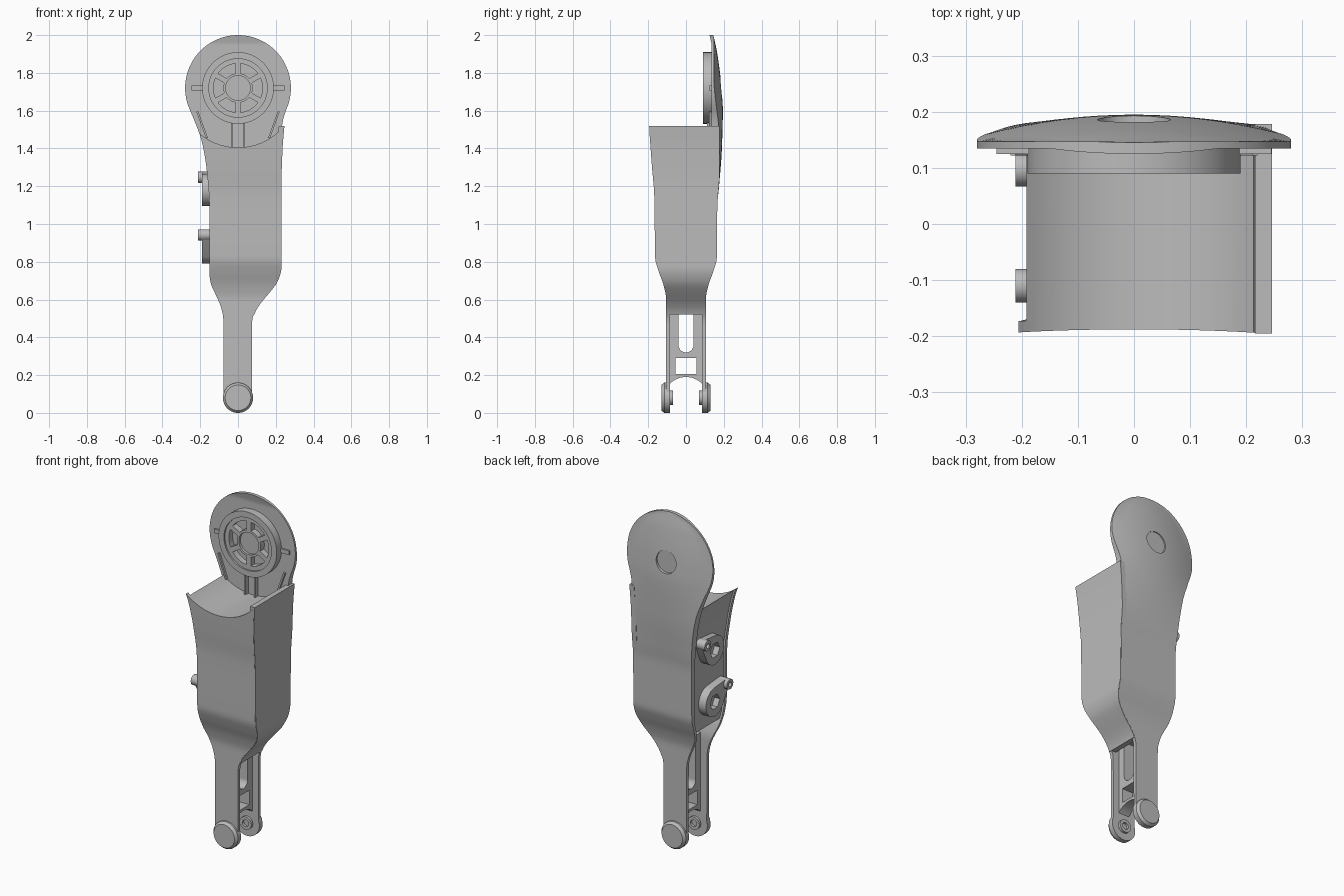
import bpy, bmesh, math
from mathutils import Matrix, Vector

if "Cube" in bpy.data.objects:
    bpy.data.objects.remove(bpy.data.objects["Cube"])

grey = bpy.data.materials.new("plain_grey")
grey.use_nodes = True
grey.diffuse_color = (0.5, 0.5, 0.5, 1)
grey.node_tree.nodes["Principled BSDF"].inputs["Base Color"].default_value = (0.5, 0.5, 0.5, 1)

parts = []


def finish(name, bm, keep=True):
    bmesh.ops.recalc_face_normals(bm, faces=bm.faces)
    mesh = bpy.data.meshes.new(name)
    bm.to_mesh(mesh)
    bm.free()
    mesh.materials.append(grey)
    obj = bpy.data.objects.new(name, mesh)
    bpy.context.collection.objects.link(obj)
    if keep:
        parts.append(obj)
    return obj


def box(name, x, y, z, keep=True, turn=0):
    """Box from (low, high) ranges, optionally turned about its own y axis."""
    bm = bmesh.new()
    bmesh.ops.create_cube(bm, size=1)
    mid = Vector([(a + b) / 2 for a, b in (x, y, z)])
    size = [b - a for a, b in (x, y, z)]
    bm.transform(Matrix.Translation(mid) @ Matrix.Rotation(turn, 4, "Y")
                 @ Matrix.Diagonal((*size, 1)))
    return finish(name, bm, keep)


def cylinder(name, radius, span, u, z, axis="Y", sides=48, keep=True, end=None):
    """Cylinder along x or y; u is the other horizontal coordinate."""
    bm = bmesh.new()
    bmesh.ops.create_cone(bm, cap_ends=True, segments=sides, radius1=radius,
                          radius2=end or radius, depth=span[1] - span[0])
    mid = (span[0] + span[1]) / 2
    if axis == "Y":
        place, rot = (u, mid, z), Matrix.Rotation(-math.pi / 2, 4, "X")
    else:
        place, rot = (mid, u, z), Matrix.Rotation(math.pi / 2, 4, "Y")
    bm.transform(Matrix.Translation(place) @ rot)
    return finish(name, bm, keep)


def cut(obj, *cutters):
    for cutter in cutters:
        mod = obj.modifiers.new("cut", "BOOLEAN")
        mod.operation, mod.object, mod.solver = "DIFFERENCE", cutter, "EXACT"
        bpy.context.view_layer.objects.active = obj
        bpy.ops.object.modifier_apply(modifier=mod.name)
        bpy.data.objects.remove(cutter)
    return obj


def tube(name, inner, outer, span, z):
    hole = cylinder("hole", inner, (span[0] - 0.01, span[1] + 0.01), 0, z, keep=False)
    return cut(cylinder(name, outer, span, 0, z), hole)


def curve(points):
    """Smooth height-to-value profile without overshoot."""
    slope = [(b[1] - a[1]) / (b[0] - a[0]) for a, b in zip(points, points[1:])]
    tan = [0] + [0 if p * q <= 0 else 2 * p * q / (p + q)
                 for p, q in zip(slope, slope[1:])] + [slope[-1]]

    def value(z):
        if z <= points[0][0]:
            return points[0][1]
        for i, (a, b) in enumerate(zip(points, points[1:])):
            if z <= b[0]:
                h = b[0] - a[0]
                t = (z - a[0]) / h
                s = t * t * (3 - 2 * t)
                return (a[1] + (b[1] - a[1]) * s
                        + h * t * (1 - t) * (tan[i] * (1 - t) - tan[i + 1] * t))
        return points[-1][1]
    return value


def loft(name, heights, left, right, front, back, columns=1):
    """Slab whose x range depends on z and whose y faces depend on x and z."""
    bm = bmesh.new()
    rings = []
    for z in heights:
        xs = [left(z) + (right(z) - left(z)) * i / columns for i in range(columns + 1)]
        ring = [(x, front(x, z), z) for x in xs] + [(x, back(x, z), z) for x in reversed(xs)]
        rings.append([bm.verts.new(p) for p in ring])
    count = len(rings[0])
    for low, high in zip(rings, rings[1:]):
        for i in range(count):
            j = (i + 1) % count
            bm.faces.new((low[i], low[j], high[j], high[i]))
    bm.faces.new(rings[0])
    bm.faces.new(rings[-1])
    return finish(name, bm)


def steps(a, b, n):
    return [a + (b - a) * i / n for i in range(n + 1)]


# Outline profiles by height
HIP, R = 1.72, 0.28
waist = curve([(0.08, .076), (0.5, .078), (0.56, .09), (0.63, .12), (0.69, .145),
               (0.75, .152), (1.1, .152), (1.28, .165), (1.43, .19), (1.55, .232), (1.6, .253)])
wall_x = curve([(0.08, .076), (0.48, .077), (0.53, .09), (0.58, .12), (0.64, .17),
                (0.7, .212), (0.77, .23), (1.2, .23), (1.4, .236), (1.52, .246)])
plate_x = curve([(1.2, .226), (1.45, .227), (1.55, .238), (1.6, .253)])
front_y = curve([(0.6, -.105), (0.68, -.12), (0.75, -.145), (0.82, -.163),
                 (1.15, -.168), (1.3, -.18), (1.52, -.196)])
back_y = curve([(0.6, .105), (0.68, .12), (0.75, .145), (0.82, .163), (1.1, .166),
                (1.2, .175), (1.4, .19), (1.6, .195), (1.72, .188), (1.9, .166), (2, .145)])


def disc_x(z):
    return math.sqrt(max(R * R - (z - HIP) ** 2, 0))


def left_x(z):
    return -(disc_x(z) if z > 1.6 else waist(z))


def right_x(z):
    if z > 1.6:
        return disc_x(z)
    return plate_x(z) if z > 1.2 else wall_x(z) - 0.003


def domed(x, z):
    bend = 0.49 * min(max((z - 1.15) / 0.45, 0), 1)
    return max(back_y(z) - bend * x * x, min(back_y(z), 0.147))


# Back panel that rises into the hip disc
arc = [HIP + R * math.sin(math.radians(a)) for a in range(-24, 90, 4)]
back_panel = loft("back_panel", steps(0.08, 1.58, 75) + arc, left_x, right_x,
                  lambda x, z: min(back_y(z) - 0.02, 0.135), domed, 16)
cut(back_panel, cylinder("recess", 0.065, (0.176, 0.3), 0, HIP, keep=False))


def hip_clearance():
    return cylinder("clearance", 0.315, (-0.4, 0.135), 0, HIP, sides=96, keep=False)


# Front panel, inner core and closed side wall
front_panel = loft("front_panel", steps(0.08, 1.5, 71), left_x,
                   lambda z: wall_x(z) - 0.003,
                   lambda x, z: front_y(z), lambda x, z: front_y(z) + 0.02)
cut(front_panel, hip_clearance())
core = loft("core", steps(0.72, 1.5, 39), lambda z: left_x(z) + 0.01,
            lambda z: wall_x(z) - 0.01,
            lambda x, z: front_y(z) + 0.012, lambda x, z: min(back_y(z) - 0.012, 0.145))
cut(core, hip_clearance())
loft("side_wall", steps(0.52, 1.52, 50), lambda z: wall_x(z) - 0.03, wall_x,
     lambda x, z: front_y(z) + 0.001, lambda x, z: min(back_y(z) - 0.001, 0.178))

# Hip hub: rings, spokes and small ribs
tube("hub_outer_ring", 0.155, 0.19, (0.09, 0.145), HIP)
tube("hub_inner_ring", 0.13, 0.158, (0.1, 0.145), HIP)
tube("hub_centre_ring", 0.065, 0.078, (0.1, 0.145), HIP)
cylinder("hub_centre_floor", 0.07, (0.115, 0.145), 0, HIP)
for i in range(6):
    angle = math.radians(30 + 60 * i)
    cx, cz = 0.105 * math.cos(angle), HIP + 0.105 * math.sin(angle)
    box("hub_spoke", (cx - 0.034, cx + 0.034), (0.1, 0.145), (cz - 0.014, cz + 0.014),
        turn=-angle)
for side in (-1, 1):
    x = side * 0.215
    box("hip_side_rib", (x - 0.03, x + 0.03), (0.125, 0.14), (HIP - 0.012, HIP + 0.012))
    x = side * 0.032
    box("hip_lower_rib", (x - 0.005, x + 0.005), (0.11, 0.14), (1.4, 1.54))
    x = side * 0.19
    box("hip_slant_rib", (x - 0.005, x + 0.005), (0.122, 0.14), (1.45, 1.6),
        turn=side * 0.35)

# Twist locks on the open side
for y, z, pin_y in ((0, 1.18, 0.097), (0, 0.875, -0.11)):
    bm = bmesh.new()
    pin_z = z + 0.067
    for cy, cz, r in ((y, z, 0.085), (pin_y, pin_z, 0.028)):
        for i in range(40):
            a = math.tau * i / 40
            for x in (-0.19, -0.135):
                bm.verts.new((x, cy + r * math.cos(a), cz + r * math.sin(a)))
    bmesh.ops.convex_hull(bm, input=bm.verts)
    bmesh.ops.dissolve_limit(bm, angle_limit=0.01, verts=bm.verts, edges=bm.edges)
    lock = finish("lock_plate", bm)
    cut(lock, cylinder("socket", 0.045, (-0.25, -0.155), y, z, "X", 6, keep=False))
    pin = cylinder("lock_pin", 0.03, (-0.211, -0.15), pin_y, pin_z, "X", 32)
    cut(pin, cylinder("pin_hole", 0.014, (-0.25, -0.195), pin_y, pin_z, "X", 24, keep=False))

# Web between the legs with slot, window and arched foot
web = box("leg_web", (-0.035, 0.035), (-0.09, 0.09), (0.14, 0.62))
cut(web,
    box("window", (-0.1, 0.1), (-0.055, 0.055), (0.205, 0.29), keep=False),
    box("slot", (-0.1, 0.1), (-0.04, 0.04), (0.36, 0.57), keep=False),
    cylinder("slot_end", 0.04, (-0.1, 0.1), 0, 0.36, "X", keep=False),
    cylinder("arch", 0.12, (-0.1, 0.1), 0, 0.07, "X", keep=False))

# Ankle discs with chamfered caps and inner bosses
for side, name in ((-1, "front"), (1, "back")):
    def span(a, b):
        return tuple(sorted((side * a, side * b)))
    cylinder(name + "_ankle_disc", 0.08, span(0.085, 0.115), 0, 0.08)
    near, far = (0.08, 0.068) if side > 0 else (0.068, 0.08)
    cylinder(name + "_ankle_cap", near, span(0.115, 0.13), 0, 0.08, end=far)
    boss = cylinder(name + "_ankle_boss", 0.038, span(0.07, 0.09), 0, 0.08)
    cut(boss, cylinder("bore", 0.02, span(0.05, 0.084), 0, 0.08, keep=False))

# Smooth shading with crisp edges
bpy.ops.object.select_all(action="DESELECT")
for obj in parts:
    obj.select_set(True)
bpy.context.view_layer.objects.active = parts[0]
bpy.ops.object.shade_smooth_by_angle(angle=math.radians(30))
